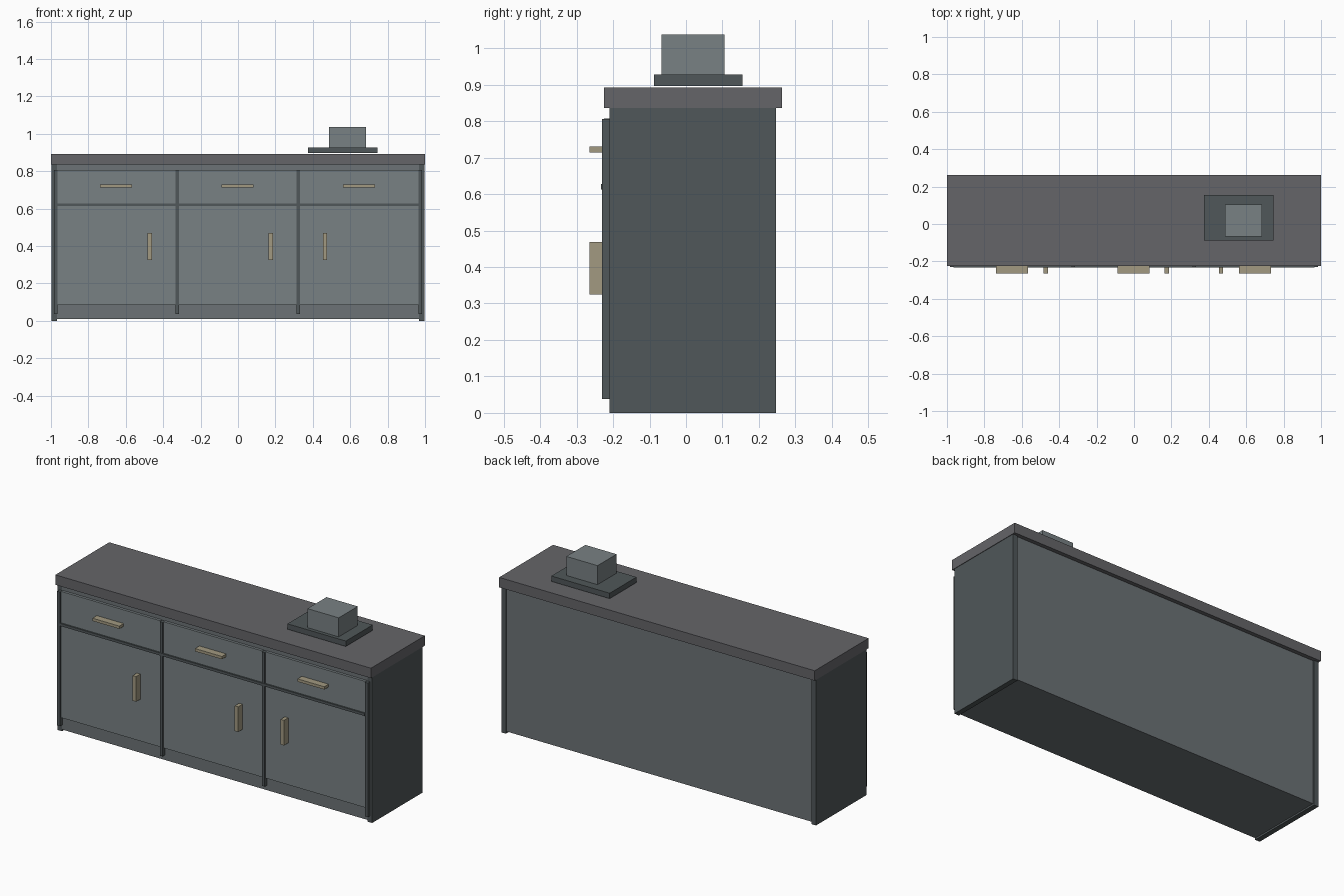
import bpy

if "Cube" in bpy.data.objects:
    bpy.data.objects.remove(bpy.data.objects["Cube"])


def material(name, rgb):
    m = bpy.data.materials.new(name)
    m.diffuse_color = (*rgb, 1)
    m.use_nodes = True
    m.node_tree.nodes["Principled BSDF"].inputs["Base Color"].default_value = m.diffuse_color
    return m


COUNTER = material("counter_grey", (0.13, 0.13, 0.14))
BODY = material("body_grey", (0.15, 0.17, 0.18))
FRONT = material("front_grey", (0.19, 0.22, 0.23))
DARK = material("dark_trim", (0.08, 0.095, 0.10))
BRASS = material("handle_tan", (0.36, 0.32, 0.22))


def box(name, x, y, z, mat):
    """Box from (min, max) ranges on each axis."""
    bpy.ops.mesh.primitive_cube_add(size=1, location=[sum(r) / 2 for r in (x, y, z)])
    ob = bpy.context.object
    ob.name = name
    ob.scale = [r[1] - r[0] for r in (x, y, z)]
    bpy.ops.object.transform_apply(location=False, rotation=False, scale=True)
    ob.data.materials.append(mat)
    return ob


# Carcass, side panels and countertop
box("carcass", (-0.968, 0.968), (-0.21, 0.24), (0.01, 0.836), BODY)
for side, s in (("left", -1), ("right", 1)):
    box(side + "_side_panel", sorted((s * 0.968, s * 0.997)), (-0.21, 0.247), (0, 0.836), DARK)
box("countertop", (-1, 1), (-0.225, 0.263), (0.836, 0.893), COUNTER)

# Vertical trim strips and the rail between drawers and doors
for i, x in enumerate((-0.975, -0.325, 0.322, 0.975)):
    box(f"vertical_trim_{i}", (x - 0.009, x + 0.009), (-0.231, -0.209), (0.038, 0.806), DARK)
box("horizontal_trim", (-0.966, 0.966), (-0.233, -0.209), (0.613, 0.628), DARK)

# Three bays: drawer front and door, each with a bar handle
bays = ((-0.965, -0.335, -0.652, -0.472),
        (-0.315, 0.312, -0.002, 0.175),
        (0.332, 0.965, 0.647, 0.465))
for i, (x0, x1, drawer_x, door_x) in enumerate(bays):
    box(f"drawer_front_{i}", (x0, x1), (-0.225, -0.209), (0.628, 0.808), FRONT)
    box(f"door_{i}", (x0, x1), (-0.225, -0.209), (0.085, 0.613), FRONT)
    box(f"drawer_handle_{i}", (drawer_x - 0.085, drawer_x + 0.085), (-0.264, -0.224), (0.714, 0.73), BRASS)
    box(f"door_handle_{i}", (door_x - 0.011, door_x + 0.011), (-0.264, -0.224), (0.325, 0.469), BRASS)

# Block on a tray standing on the counter
box("tray", (0.375, 0.745), (-0.088, 0.155), (0.897, 0.928), DARK)
box("block", (0.487, 0.685), (-0.067, 0.105), (0.928, 1.037), FRONT)
